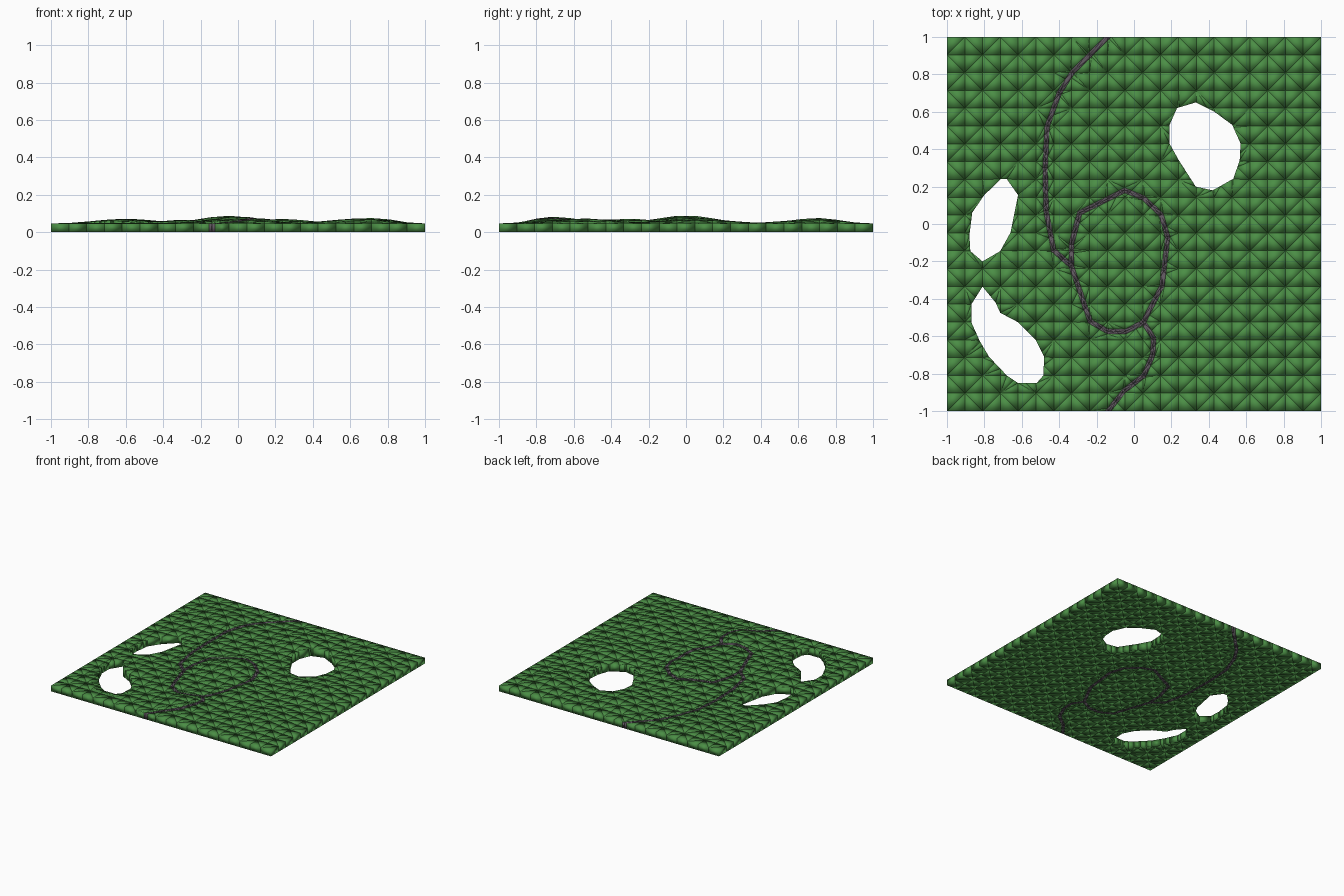
import bpy, bmesh, math
from mathutils import Vector
from mathutils.geometry import delaunay_2d_cdt, intersect_point_line

if "Cube" in bpy.data.objects:
    bpy.data.objects.remove(bpy.data.objects["Cube"])

N = 21          # cells along each side
HALF = 0.013    # half width of the path
EDGE = 0.047    # slab thickness at the rim

ponds = [
    [(.33, .65), (.23, .62), (.19, .53), (.19, .43), (.24, .34), (.33, .2),
     (.42, .18), (.53, .24), (.565, .34), (.57, .43), (.525, .53), (.43, .6)],
    [(-.715, .24), (-.68, .24), (-.62, .155), (-.66, -.045), (-.715, -.145),
     (-.81, -.2), (-.875, -.145), (-.88, -.06), (-.865, .06), (-.80, .155)],
    [(-.81, -.335), (-.87, -.43), (-.87, -.525), (-.825, -.625), (-.775, -.71),
     (-.68, -.81), (-.62, -.85), (-.52, -.85), (-.485, -.81), (-.48, -.71),
     (-.525, -.62), (-.62, -.525), (-.715, -.475), (-.74, -.42)],
]
# centre lines: north road, ring, south road
paths = [
    ([(-.10, 1.04), (-.33, .81), (-.40, .70), (-.465, .52), (-.475, .3),
      (-.47, .07), (-.43, -.14), (-.335, -.225)], False),
    ([(-.335, -.225), (-.335, -.11), (-.29, .06), (-.05, .18), (.05, .14),
      (.145, .05), (.18, -.07), (.15, -.33), (.05, -.525), (-.045, -.575),
      (-.14, -.575), (-.235, -.52)], True),
    ([(.05, -.525), (.105, -.61), (.1, -.70), (.053, -.81), (-.05, -.89),
      (-.17, -1.04)], False),
]
# low hills: x, y, height, radius
hills = [(-.05, 0, .04, .2), (0, -.7, .036, .16), (.7, .05, .026, .2),
         (-.6, .7, .022, .2), (.72, .7, .026, .17), (.24, -.3, .022, .17),
         (-.62, -.4, .02, .15), (.1, .7, .024, .17), (.65, -.55, .024, .2),
         (-.3, -.45, .016, .15)]


def height(x, y):
    fade = min(1, (1 - abs(x)) / .2, (1 - abs(y)) / .2)
    bump = max(h * math.exp(-((x - a) ** 2 + (y - b) ** 2) / (r * r))
               for a, b, h, r in hills)
    return EDGE + max(0, fade) * (bump + .003)


def inside(p, poly):
    hit = False
    for (ax, ay), (bx, by) in zip(poly, poly[1:] + poly[:1]):
        if (ay > p.y) != (by > p.y) and p.x < ax + (p.y - ay) * (bx - ax) / (by - ay):
            hit = not hit
    return hit


def segments(pts, closed):
    return list(zip(pts, pts[1:] + pts[:1] if closed else pts[1:]))


def on_path(p):
    for pts, closed in paths:
        for a, b in segments(pts, closed):
            q, t = intersect_point_line(p, Vector(a), Vector(b))
            q = Vector(a).lerp(Vector(b), min(1, max(0, t)))
            if (q.to_2d() - p).length < HALF:
                return True
    return False


def offset(pts, closed, d):
    """Parallel line with mitred corners."""
    out, n = [], len(pts)
    for i, p in enumerate(pts):
        p = Vector(p)
        a = Vector(pts[i - 1]) if i or closed else None
        b = Vector(pts[(i + 1) % n]) if i < n - 1 or closed else None
        u = (p - a).normalized() if a else (b - p).normalized()
        v = (b - p).normalized() if b else u
        m = (u + v).normalized()
        out.append(p + Vector((-m.y, m.x)) * d / max(.5, m.dot(u)))
    return out


# Plan: square lattice with alternating diagonals, cut by ponds and paths
verts, edges = [], []
for j in range(N + 1):
    for i in range(N + 1):
        verts.append(Vector((2 * i / N - 1, 2 * j / N - 1)))
        k = j * (N + 1) + i
        if i < N:
            edges.append((k, k + 1))
        if j < N:
            edges.append((k, k + N + 1))
        if i < N and j < N:
            edges.append((k, k + N + 2) if (i + j) % 2 == 0 else (k + 1, k + N + 1))


def add_line(pts, closed):
    s, n = len(verts), len(pts)
    verts.extend(Vector(p) for p in pts)
    edges.extend((s + i, s + (i + 1) % n) for i in range(n if closed else n - 1))


for pond in ponds:
    add_line(pond, True)
for pts, closed in paths:
    for d in (-HALF, 0, HALF):
        add_line(offset(pts, closed, d), closed)

plan, _, tris, *_ = delaunay_2d_cdt(verts, edges, [], 0, 0.003)

# Every plan triangle becomes a closed wedge, soft shaded like a cushion
meshes = {"grass": bmesh.new(), "path": bmesh.new()}
for tri in tris:
    c = [plan[i] for i in tri]
    mid = sum(c, Vector((0, 0))) / 3
    area = abs((c[1] - c[0]).cross(c[2] - c[0])) / 2
    if max(abs(mid.x), abs(mid.y)) > 1 or area < 1e-6:
        continue
    if any(inside(mid, pond) for pond in ponds):
        continue
    bm = meshes["path" if on_path(mid) else "grass"]
    low = [bm.verts.new((p.x, p.y, 0)) for p in c]
    top = [bm.verts.new((p.x, p.y, height(p.x, p.y))) for p in c]
    bm.faces.new(top)
    bm.faces.new(low[::-1])
    for i in range(3):
        k = (i + 1) % 3
        bm.faces.new((low[i], low[k], top[k], top[i]))

colours = {"grass": ("grass green", (.07, .27, .06, 1)),
           "path": ("path grey", (.12, .10, .12, 1))}
for name, bm in meshes.items():
    bmesh.ops.recalc_face_normals(bm, faces=bm.faces)
    for f in bm.faces:
        f.smooth = True
    mesh = bpy.data.meshes.new(name)
    bm.to_mesh(mesh)
    bm.free()
    mat = bpy.data.materials.new(colours[name][0])
    mat.diffuse_color = colours[name][1]
    mat.use_nodes = True
    mat.node_tree.nodes["Principled BSDF"].inputs["Base Color"].default_value = mat.diffuse_color
    mesh.materials.append(mat)
    bpy.context.collection.objects.link(bpy.data.objects.new(name, mesh))
